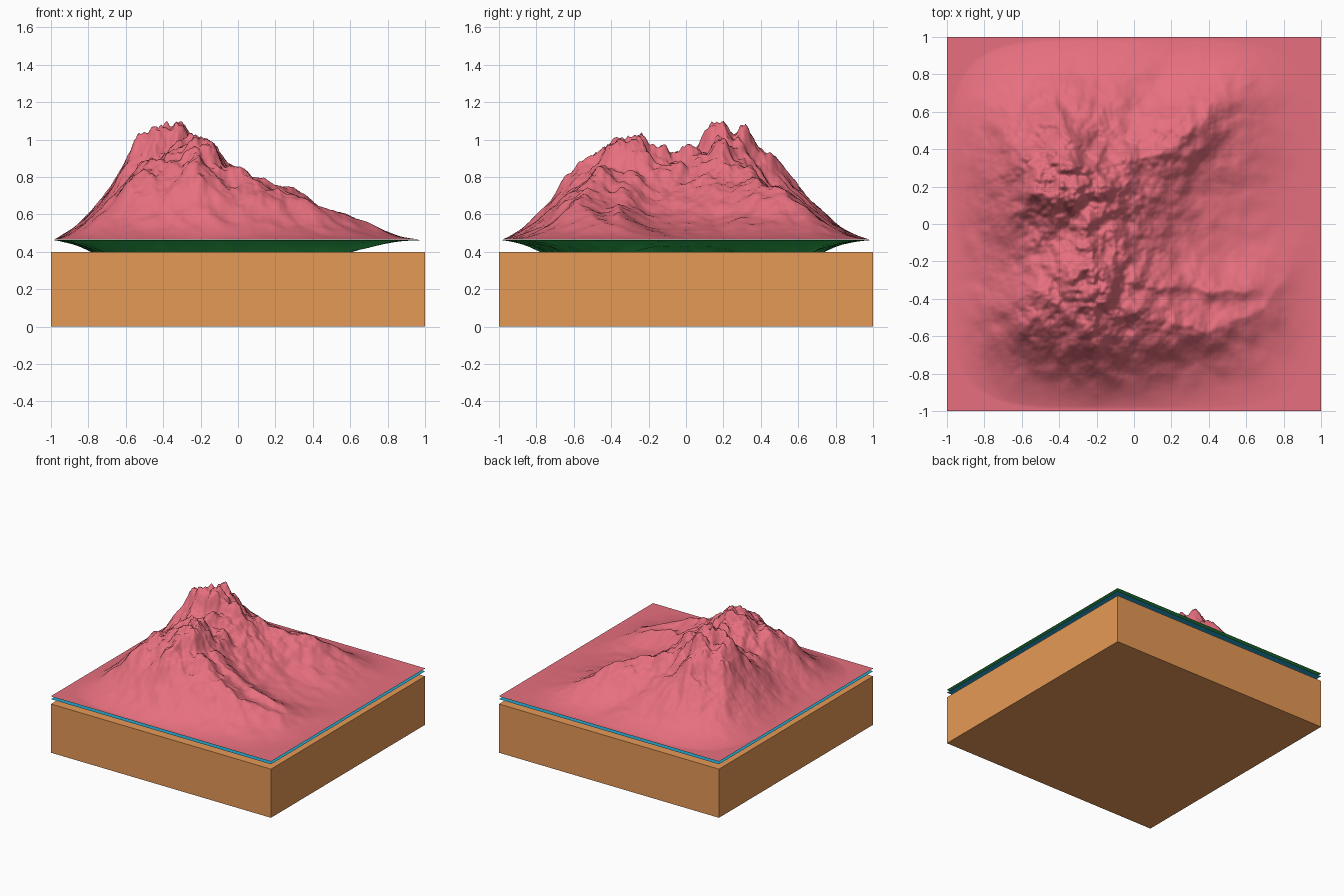
import bpy, bmesh, math
from mathutils import Vector, noise

if "Cube" in bpy.data.objects:
    bpy.data.objects.remove(bpy.data.objects["Cube"])

SIZE = 1.0          # half width of the square model
RELIEF = 0.635      # height of the main summit above the sheet

# Crest lines as (x, y, height above sheet)
CRESTS = [
    [(-.86, .22, .08), (-.64, .24, .32), (-.5, .22, .43), (-.37, .21, .61), (-.17, .2, .50),
     (.08, .35, .35), (.28, .5, .29), (.48, .68, .16), (.7, .82, .04)],
    [(-.8, -.5, .14), (-.5, -.45, .42), (-.3, -.28, .5), (-.12, -.42, .46), (.1, -.53, .33),
     (.4, -.55, .21), (.68, -.48, .12), (.85, -.2, .05)],
    [(-.36, .22, .59), (-.24, .02, .45), (-.24, -.25, .49), (-.22, -.53, .43)],
    # shoulder between the southern crest and the basin
    [(-.15, -.25, .44), (.08, -.34, .31), (.35, -.35, .19), (.7, -.36, .11)],
]


def crest_height(x, y, crest):
    """Highest flank reaching the point from any segment of one crest."""
    best = 0
    for (ax, ay, ah), (bx, by, bh) in zip(crest, crest[1:]):
        dx, dy = bx - ax, by - ay
        t = ((x - ax) * dx + (y - ay) * dy) / (dx * dx + dy * dy)
        t = min(1, max(0, t))
        h = ah + t * (bh - ah)
        d = math.hypot(x - ax - t * dx, y - ay - t * dy)
        best = max(best, h * math.exp(-(d / (.14 + .5 * h)) ** 1.3))
    return best


def terrain(x, y, seed, hanging):
    p = Vector((x, y, seed))
    # bend the crests a little
    wx = x + .04 * noise.noise(p * 4) + .025 * noise.noise(p * 11)
    wy = y + .04 * noise.noise(p * 4 + Vector((7, 3, 1))) + .025 * noise.noise(p * 11 + Vector((2, 9, 4)))
    h = sum(crest_height(wx, wy, c) ** 6 for c in CRESTS) ** (1 / 6)
    # erosion detail grows with height
    rough = (.5 - abs(noise.noise(p * 5))) * .2 + noise.fractal(p * 10, .9, 2.1, 4) * .16
    h += rough * h * min(1, .25 + h * 1.2)
    # fade to flat at the square rim
    r = (abs(x) ** 5 + abs(y) ** 5) ** .2
    f = min(1, max(0, (.985 - r) / .45))
    if hanging:
        fade = f ** 1.1
    else:
        fade = .75 * (1 - (1 - f) ** 2) + .25 * f * f * (3 - 2 * f)
    return max(0, h) * fade


def material(obj, color):
    m = bpy.data.materials.new(obj.name + "_colour")
    m.diffuse_color = (*color, 1)
    m.use_nodes = True
    m.node_tree.nodes["Principled BSDF"].inputs["Base Color"].default_value = m.diffuse_color
    obj.data.materials.append(m)


def sheet(name, n, z, scale, seed, color):
    """Square grid; scale > 0 raises a mountain, < 0 hangs it below."""
    bm = bmesh.new()
    bmesh.ops.create_grid(bm, x_segments=n, y_segments=n, size=SIZE)
    if scale:
        heights = [terrain(v.co.x, v.co.y, seed, scale < 0) for v in bm.verts]
        k = RELIEF / max(heights) * scale
        for v, h in zip(bm.verts, heights):
            v.co.z = h * k
    if scale < 0:
        bmesh.ops.reverse_faces(bm, faces=bm.faces)
    me = bpy.data.meshes.new(name)
    bm.to_mesh(me)
    bm.free()
    for p in me.polygons:
        p.use_smooth = True
    obj = bpy.data.objects.new(name, me)
    obj.location.z = z
    bpy.context.collection.objects.link(obj)
    material(obj, color)
    return obj


# Base block
bpy.ops.mesh.primitive_cube_add(size=2, location=(0, 0, .2))
base = bpy.context.object
base.name = "base_block"
base.scale.z = .2
material(base, (.79, .32, .093))

# Mountain, its hanging root, and the flat water sheet
sheet("mountain", 220, .465, 1, 3.7, (.80, .16, .21))
sheet("mountain_root", 120, .462, -.62, 3.7, (.03, .5, .09))
sheet("water_sheet", 1, .44, 0, 0, (.02, .37, .62))
